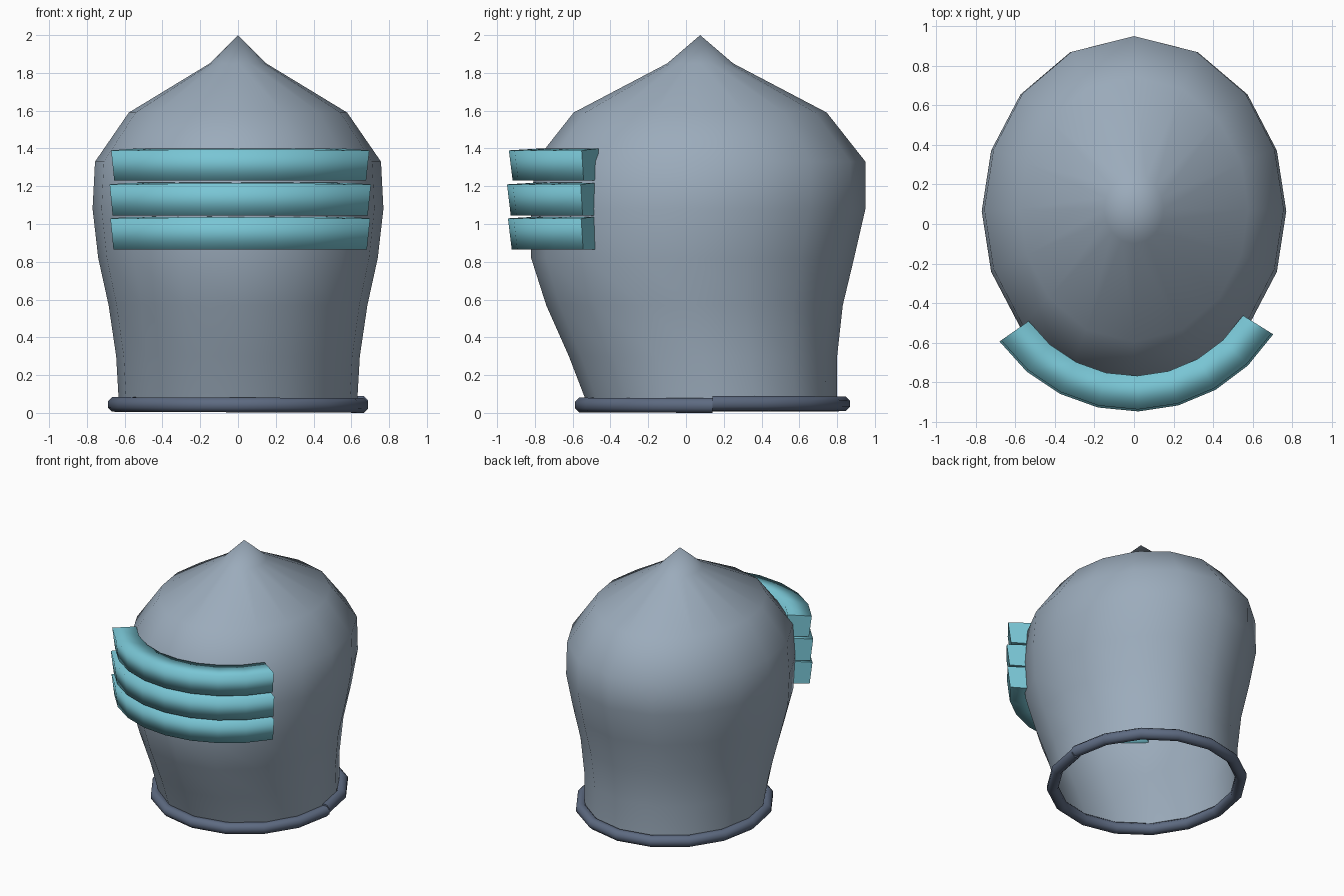
import bpy, bmesh
from math import sin, cos, pi, radians

if "Cube" in bpy.data.objects:
    bpy.data.objects.remove(bpy.data.objects["Cube"])


def material(name, rgb):
    m = bpy.data.materials.new(name)
    m.use_nodes = True
    m.diffuse_color = (*rgb, 1)
    m.node_tree.nodes["Principled BSDF"].inputs["Base Color"].default_value = (*rgb, 1)
    return m


STEEL = material("pale steel", (0.33, 0.41, 0.50))
TEAL = material("teal", (0.19, 0.56, 0.66))
SLATE = material("dark slate", (0.11, 0.145, 0.22))


def finish(bm, name, mat):
    mesh = bpy.data.meshes.new(name)
    bm.to_mesh(mesh)
    bm.free()
    mesh.materials.append(mat)
    obj = bpy.data.objects.new(name, mesh)
    bpy.context.collection.objects.link(obj)
    return obj


def bridge(bm, rings, closed_section=True):
    """Join successive closed rings of vertices with smooth quads."""
    for a, b in zip(rings, rings[1:]):
        n = len(a)
        for i in range(n):
            j = (i + 1) % n
            bm.faces.new((a[i], a[j], b[j], b[i])).smooth = True


def sweep(name, mat, sections):
    """Capped solid through a list of cross-sections."""
    bm = bmesh.new()
    rings = [[bm.verts.new(p) for p in s] for s in sections]
    bridge(bm, rings)
    bm.faces.new(rings[0])
    bm.faces.new(rings[-1])
    bmesh.ops.recalc_face_normals(bm, faces=bm.faces)
    return finish(bm, name, mat)


# Helmet shell, open below: height, half width, front y, back y
SIDES = 16
PROFILE = [
    (0.04, 0.63, -0.52, 0.80),
    (0.30, 0.645, -0.62, 0.80),
    (0.57, 0.685, -0.74, 0.83),
    (0.82, 0.74, -0.82, 0.89),
    (1.08, 0.77, -0.82, 0.95),
    (1.33, 0.757, -0.80, 0.95),
    (1.59, 0.578, -0.595, 0.745),
    (1.85, 0.15, -0.10, 0.25),
]
bm = bmesh.new()
rings = []
for z, rx, front, back in PROFILE:
    cy, ry = (front + back) / 2, (back - front) / 2
    ring = []
    for i in range(SIDES):
        a = 2 * pi * i / SIDES
        a += 0.055 * sin(2 * a)
        ring.append(bm.verts.new((rx * sin(a), cy + ry * cos(a), z)))
    rings.append(ring)
bridge(bm, rings)
tip = bm.verts.new((0, 0.075, 2))
for i in range(SIDES):
    bm.faces.new((rings[-1][i], rings[-1][(i + 1) % SIDES], tip)).smooth = True
bmesh.ops.recalc_face_normals(bm, faces=bm.faces)
finish(bm, "helmet_shell", STEEL)

# Rim tube round the opening, with its open seam on the left side
TUBE = 8
sections = []
for i in range(SIDES + 1):
    t = 2 * pi * i / SIDES
    lift = 0.012 * (1 - i / SIDES)
    section = []
    for k in range(TUBE):
        b = 2 * pi * (k + 0.5) / TUBE
        out = 0.042 * cos(b)
        section.append(((0.65 + out) * cos(t), 0.14 + (0.69 + out) * sin(t),
                        0.039 + lift + 0.042 * sin(b)))
    sections.append(section)
sweep("rim", SLATE, sections)

# Three curved visor bars: bottom, top, forward shift
STEPS = 8
for name, low, high, shift in (("lower", 0.865, 1.04, 0.005),
                               ("middle", 1.045, 1.22, 0.01),
                               ("upper", 1.23, 1.40, 0)):
    sections = []
    for i in range(STEPS + 1):
        a = radians(-55 + 113 * i / STEPS)
        section = [((r + shift) * sin(a), -0.118 - (r + shift) * cos(a), z)
                   for r, z in ((0.65, low), (0.80, low), (0.82, high - 0.01), (0.65, high))]
        sections.append(section)
    sweep(name + "_visor_bar", TEAL, sections)
